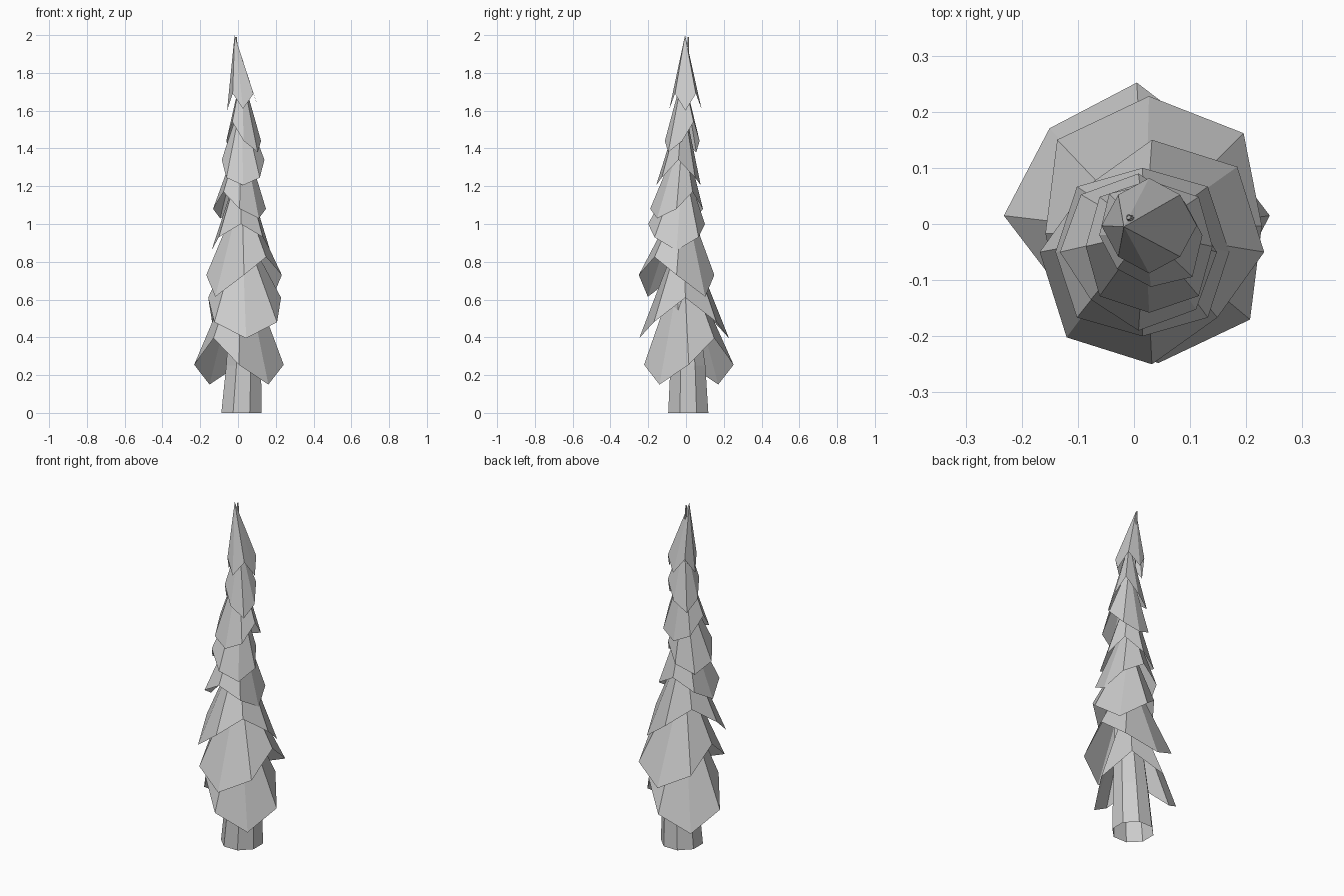
import bpy
import math
from mathutils import Vector

if "Cube" in bpy.data.objects:
    bpy.data.objects.remove(bpy.data.objects["Cube"])


def make_object(name, verts, faces):
    mesh = bpy.data.meshes.new(name)
    mesh.from_pydata(verts, [], faces)
    mesh.update()
    obj = bpy.data.objects.new(name, mesh)
    bpy.context.collection.objects.link(obj)
    return obj


# Trunk: tapering open eight-sided tube that runs up to the tip
def make_trunk():
    rings = [(0.018, 0.012, 0.0, 0.115), (0.03, 0.01, 0.25, 0.1),
             (0.03, -0.03, 0.8, 0.06), (0.02, -0.02, 1.4, 0.03),
             (-0.01, 0.013, 1.99, 0.004)]
    n = 8
    verts = []
    for cx, cy, z, r in rings:
        for i in range(n):
            a = 2 * math.pi * (i + 0.5) / n
            verts.append((cx + r * math.cos(a), cy + r * math.sin(a), z))
    faces = []
    for k in range(len(rings) - 1):
        for i in range(n):
            j = (i + 1) % n
            faces.append((k * n + i, k * n + j, (k + 1) * n + j, (k + 1) * n + i))
    make_object("trunk", verts, faces)


# Foliage tier: folded skirt with two low tips, four corners, two raised sides
def make_tier(name, center, angle, radii, heights, apex):
    pattern = [0, 1, 2, 1, 0, 1, 2, 1]      # tip, corner, raised side, corner ...
    verts = [apex]
    for i, kind in enumerate(pattern):
        a = math.radians(angle + 45 * i)
        verts.append((center[0] + radii[kind] * math.cos(a),
                      center[1] + radii[kind] * math.sin(a), heights[kind]))
    faces = [(0, 8, 1), (0, 1, 2), (0, 2, 3), (0, 3, 4),
             (0, 4, 5), (0, 5, 6), (0, 6, 7), (0, 7, 8)]
    make_object(name, verts, faces)


make_trunk()

# centre, angle of tip, radii and heights of (tip, corner, side), apex height
tiers = [
    ((0.005, 0.015), -45, (0.22, 0.237, 0.19), (0.15, 0.255, 0.395), 0.85),
    ((0.035, -0.01), -88, (0.238, 0.235, 0.193), (0.395, 0.48, 0.61), 1.0),
    ((0.032, -0.05), -135, (0.215, 0.2, 0.165), (0.615, 0.73, 0.825), 1.18),
    ((0.015, -0.05), 0, (0.155, 0.165, 0.15), (0.86, 0.93, 1.0), 1.35),
    ((0.008, -0.05), -45, (0.145, 0.14, 0.12), (1.03, 1.08, 1.17), 1.5),
    ((0.027, -0.04), -90, (0.118, 0.125, 0.113), (1.205, 1.245, 1.34), 1.66),
    ((0.03, -0.02), -45, (0.105, 0.092, 0.085), (1.38, 1.44, 1.54), 1.8),
]
for k, (c, ang, radii, heights, top) in enumerate(tiers):
    apex = Vector((0.02, -0.015, top))
    make_tier(f"foliage_tier_{k + 1}", c, ang, radii, heights, apex)

# Crown: pointed top tier with four low tips
make_tier("foliage_crown", (0.027, -0.003), 0, (0.085, 0.078, 0.085),
          (1.6, 1.69, 1.61), (-0.018, -0.005, 2.0))
